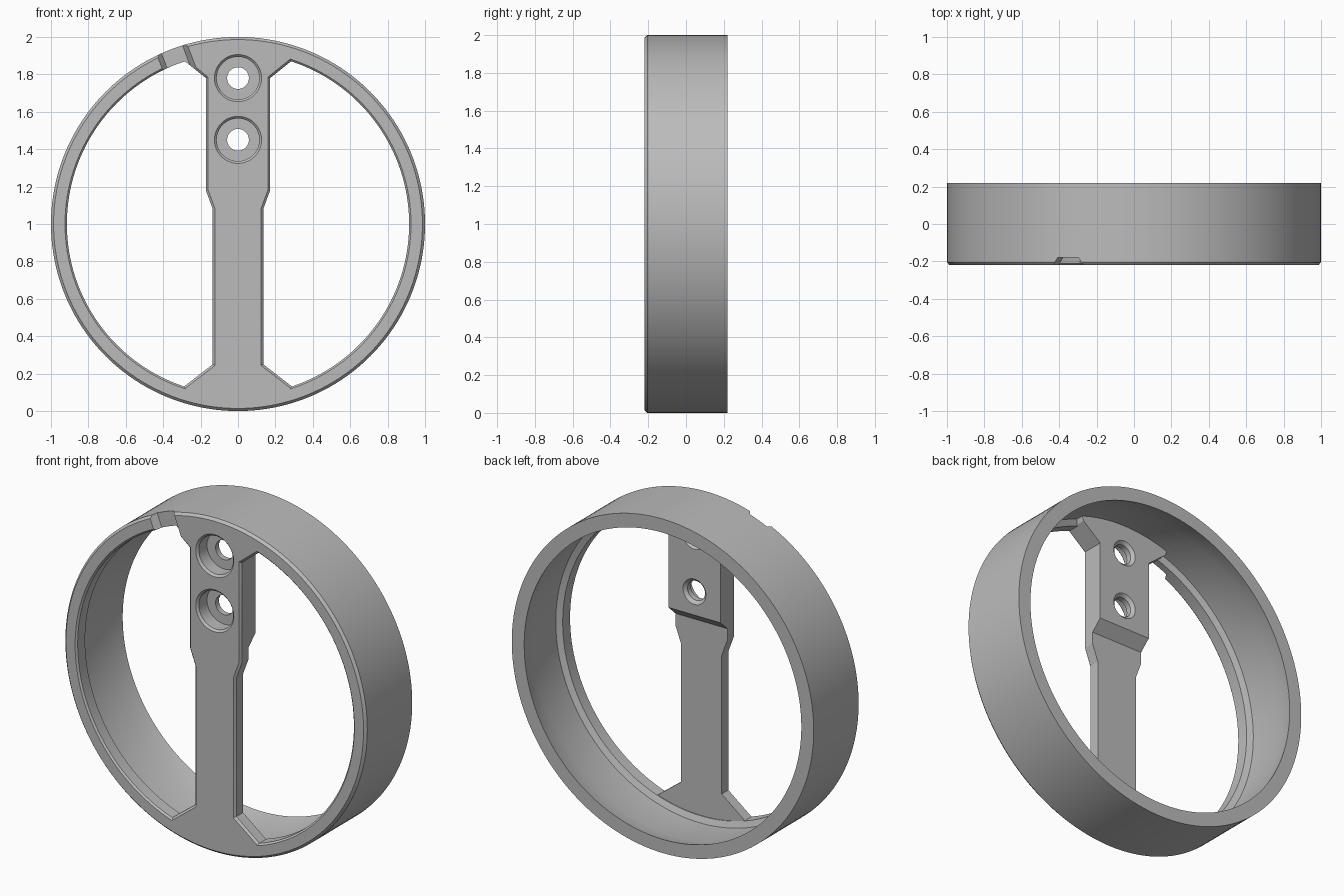
import bpy, bmesh, math
from mathutils import Matrix, Vector

if "Cube" in bpy.data.objects:
    bpy.data.objects.remove(bpy.data.objects["Cube"])

FRONT, BACK = -0.22, 0.22

grey = bpy.data.materials.new("plain_grey")
grey.use_nodes = True
grey.diffuse_color = (0.5, 0.5, 0.5, 1)
grey.node_tree.nodes["Principled BSDF"].inputs["Base Color"].default_value = (0.5, 0.5, 0.5, 1)


def finish(name, bm):
    bmesh.ops.recalc_face_normals(bm, faces=bm.faces)
    mesh = bpy.data.meshes.new(name)
    bm.to_mesh(mesh)
    bm.free()
    mesh.materials.append(grey)
    obj = bpy.data.objects.new(name, mesh)
    bpy.context.collection.objects.link(obj)
    return obj


def lathe(name, profile, closed, z, steps):
    """Turn (radius, y) points around an axis along y at height z."""
    bm = bmesh.new()
    rows = []
    for i in range(steps):
        a = 2 * math.pi * i / steps
        rows.append([bm.verts.new((r * math.sin(a), y, z + r * math.cos(a))) for r, y in profile])
    n = len(profile)
    for i in range(steps):
        p, q = rows[i], rows[(i + 1) % steps]
        for j in range(n if closed else n - 1):
            k = (j + 1) % n
            bm.faces.new((p[j], p[k], q[k], q[j]))
    bmesh.ops.remove_doubles(bm, verts=bm.verts, dist=1e-5)
    return finish(name, bm)


def prism(name, points, offset, chamfer=0):
    """Extrude a closed outline by a vector, with optional bevel of the first cap."""
    bm = bmesh.new()
    cap = bm.faces.new([bm.verts.new(p) for p in points])
    out = bmesh.ops.extrude_face_region(bm, geom=[cap], use_keep_orig=True)
    moved = [g for g in out["geom"] if isinstance(g, bmesh.types.BMVert)]
    bmesh.ops.translate(bm, verts=moved, vec=offset)
    bmesh.ops.recalc_face_normals(bm, faces=bm.faces)
    if chamfer:
        bmesh.ops.bevel(bm, geom=list(cap.edges), offset=chamfer, segments=1,
                        profile=0.5, affect='EDGES')
    return finish(name, bm)


def combine(target, tool, operation):
    mod = target.modifiers.new("combine", 'BOOLEAN')
    mod.operation, mod.object, mod.solver = operation, tool, 'EXACT'
    bpy.context.view_layer.objects.active = target
    bpy.ops.object.modifier_apply(modifier=mod.name)
    bpy.data.objects.remove(tool)


# Outer ring with a front lip, inner groove and tapered back
ring = lathe("ring_frame", [(1, BACK), (1, -0.205), (0.986, FRONT), (0.925, FRONT),
                            (0.915, -0.21), (0.915, -0.14), (0.95, -0.125),
                            (0.95, 0.1), (0.918, BACK)], True, 1, 160)

# Spine outline: right half, flared into the ring at both ends, then mirrored
half = [(0.29, 0.13), (0.135, 0.25), (0.135, 1.08), (0.172, 1.18),
        (0.172, 1.78), (0.29, 1.875)]


def arc(start, end, r=0.965, steps=16):
    a = [start + (end - start) * i / steps for i in range(steps + 1)]
    return [(r * math.sin(t), 1 + r * math.cos(t)) for t in a]


tip = math.atan2(0.29, 0.873)
outline = half + arc(tip, -tip) + [(-x, z) for x, z in reversed(half)]
outline += arc(math.pi + tip, math.pi - tip)
spine = prism("spine", [(x, FRONT, z) for x, z in outline], (0, 0.14, 0), 0.012)

# Thin the lower spine from the back, leaving a sloped step
thin = [(-0.145, -0.1), (-0.145, 1.25), (-0.08, 1.31), (0, 1.384), (0, -0.1)]
combine(spine, prism("thinning_cutter", [(-0.6, y, z) for y, z in thin], (1.2, 0, 0)), 'DIFFERENCE')
combine(ring, spine, 'UNION')

# Counterbored screw holes
bore = [(0, -0.3), (0.126, -0.3), (0.126, FRONT), (0.114, -0.208), (0.114, -0.13),
        (0.058, -0.13), (0.058, -0.097), (0.076, -0.08), (0.076, 0), (0, 0)]
for z in (1.45, 1.78):
    combine(ring, lathe("bore_cutter", bore, False, z, 48), 'DIFFERENCE')

# Sloped notch across the front of the rim
turn = Matrix.Rotation(math.radians(-20.7), 4, 'Y')
notch = [(-0.092, -0.23), (-0.06, -0.18), (0.06, -0.18), (0.092, -0.23)]
points = [turn @ Vector((x, y, 0.84)) + Vector((0, 0, 1)) for x, y in notch]
combine(ring, prism("notch_cutter", points, turn @ Vector((0, 0, 0.3))), 'DIFFERENCE')

# Smooth curved walls, crisp edges
bpy.ops.object.select_all(action='DESELECT')
ring.select_set(True)
bpy.context.view_layer.objects.active = ring
bpy.ops.object.shade_smooth_by_angle(angle=math.radians(20))
